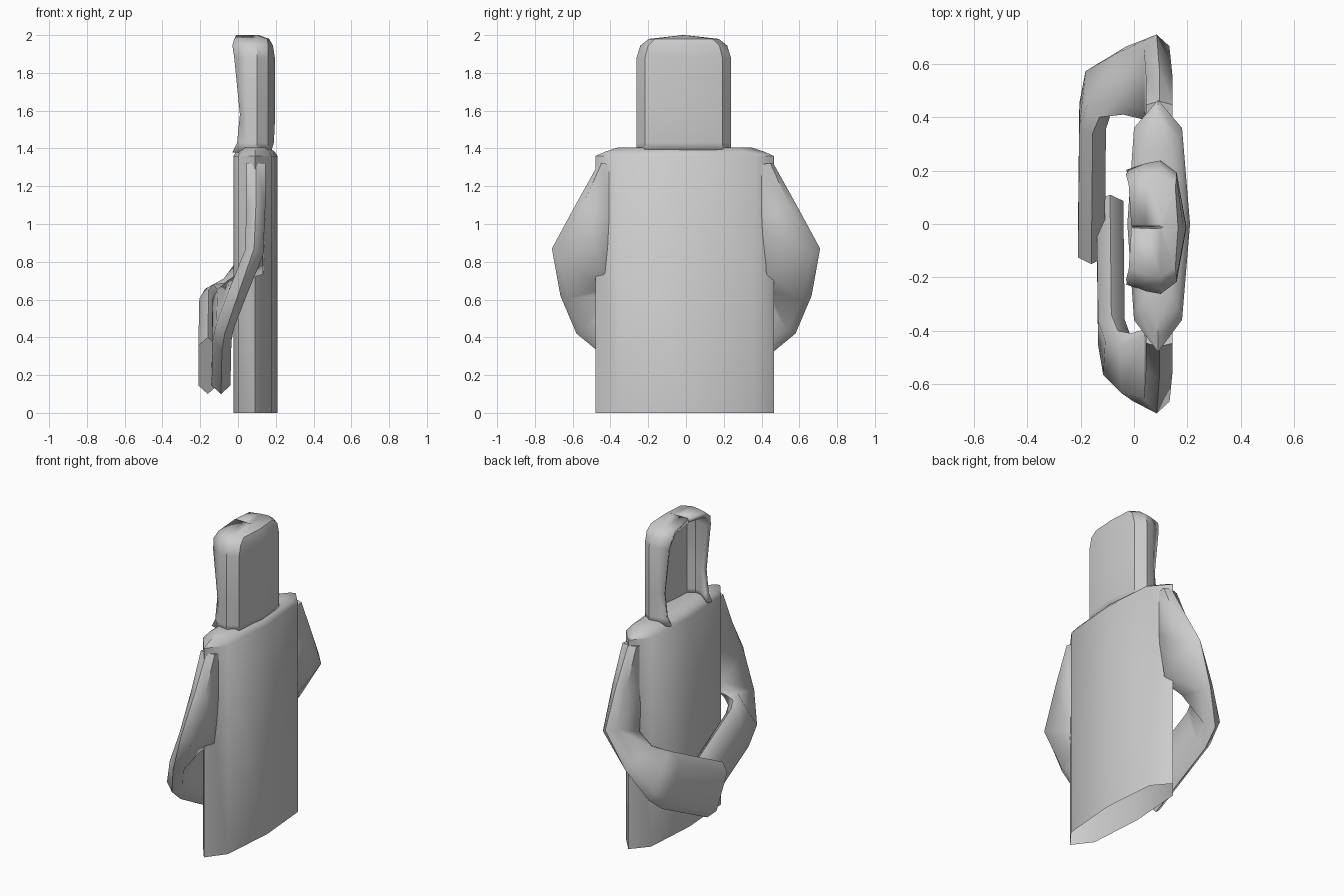
import bpy, bmesh, math
from mathutils import Vector

if "Cube" in bpy.data.objects:
    bpy.data.objects.remove(bpy.data.objects["Cube"])


def loft(name, rings, closed=True, cap_start=False, cap_end=False, angle=40):
    """Skin a list of equal-length point rings into one smooth object."""
    bm = bmesh.new()
    rows = [[bm.verts.new(p) for p in ring] for ring in rings]
    n = len(rows[0])
    for a, b in zip(rows, rows[1:]):
        for i in range(n if closed else n - 1):
            j = (i + 1) % n
            bm.faces.new((a[i], a[j], b[j], b[i]))
    if cap_start:
        bm.faces.new(rows[0][::-1])
    if cap_end:
        bm.faces.new(rows[-1])
    bmesh.ops.recalc_face_normals(bm, faces=bm.faces)
    mesh = bpy.data.meshes.new(name)
    bm.to_mesh(mesh)
    bm.free()
    obj = bpy.data.objects.new(name, mesh)
    bpy.context.collection.objects.link(obj)
    bpy.ops.object.select_all(action='DESELECT')
    obj.select_set(True)
    bpy.context.view_layer.objects.active = obj
    bpy.ops.object.shade_smooth_by_angle(angle=math.radians(angle))
    return obj


# Robe: flat eight-sided slab, open at the hem, sloped shoulders
plan = [(0.09, 0.465), (0.18, 0.36), (0.21, 0), (0.18, -0.36),
        (0.09, -0.48), (0.0, -0.36), (-0.025, 0), (0.0, 0.36)]


def robe_ring(z, sx=1, sy=1):
    return [(0.09 + (x - 0.09) * sx, y * sy, z) for x, y in plan]


loft("robe", [robe_ring(0), robe_ring(1.36), robe_ring(1.385, 0.85, 0.88),
              robe_ring(1.405, 0.55, 0.75)], cap_end=True)


# Hood: U-shaped shell, open toward -x, closing over the top
def hood_ring(z, front, back, s):
    half = [(front, 0.215), (0.045, 0.24), (0.10, 0.25), (0.16, 0.205)]
    half = [(min(x, back - 0.01), y * s) for x, y in half]
    pts = half + [(back, 0)] + [(x, -y) for x, y in reversed(half)]
    return [(x, y - 0.012, z) for x, y in pts]


hood = loft("hood", [hood_ring(1.38, -0.03, 0.175, 1),
                     hood_ring(1.43, -0.005, 0.19, 1),
                     hood_ring(1.58, 0.01, 0.197, 1),
                     hood_ring(1.88, -0.02, 0.195, 1),
                     hood_ring(1.945, -0.03, 0.185, 0.92),
                     hood_ring(1.98, -0.02, 0.165, 0.74),
                     hood_ring(2.0, -0.01, 0.11, 0.02)], closed=False)
shell = hood.modifiers.new("thickness", 'SOLIDIFY')
shell.thickness = 0.03
shell.offset = -1


# Sleeves: six-sided flat section given by its outer and inner edge
def sleeve(name, stations, side):
    edges = [[Vector((p[0], p[1] * side, p[2])) for p in st] for st in stations]
    mids = [(o + i) / 2 for o, i in edges]
    rings = []
    for k, (o, i) in enumerate(edges):
        tangent = mids[min(k + 1, len(mids) - 1)] - mids[max(k - 1, 0)]
        w = (o - i) / 2
        t = w.cross(tangent).normalized() * 0.05
        c = mids[k]
        rings.append([c + w, c + w * 0.7 + t, c - w * 0.7 + t,
                      c - w, c - w * 0.7 - t, c + w * 0.7 - t])
    return loft(name, rings, cap_start=True, cap_end=True, angle=50)


# Each sleeve runs shoulder, elbow, wrist bend, cuff; one lies over the other
for name, side, dx, reach in (("left_sleeve", 1, 0, 0), ("right_sleeve", -1, 0.07, 0.04)):
    sleeve(name, [
        ((0.095, 0.46, 1.325), (0.095, 0.37, 1.31)),
        ((0.095, 0.58, 1.11), (0.095, 0.36, 1.02)),
        ((0.085, 0.71, 0.87), (0.085, 0.38, 0.73)),
        ((-0.03 + dx * 0.4, 0.665, 0.62), (-0.04 + dx * 0.4, 0.41, 0.69)),
        ((-0.14 + dx, 0.58, 0.42), (-0.13 + dx, 0.40, 0.68)),
        ((-0.155 + dx, 0.47, 0.33), (-0.155 + dx, 0.34, 0.65)),
        ((-0.16 + dx, 0.01 + reach, 0.10), (-0.16 + dx, -0.15 + reach, 0.40)),
    ], side)
